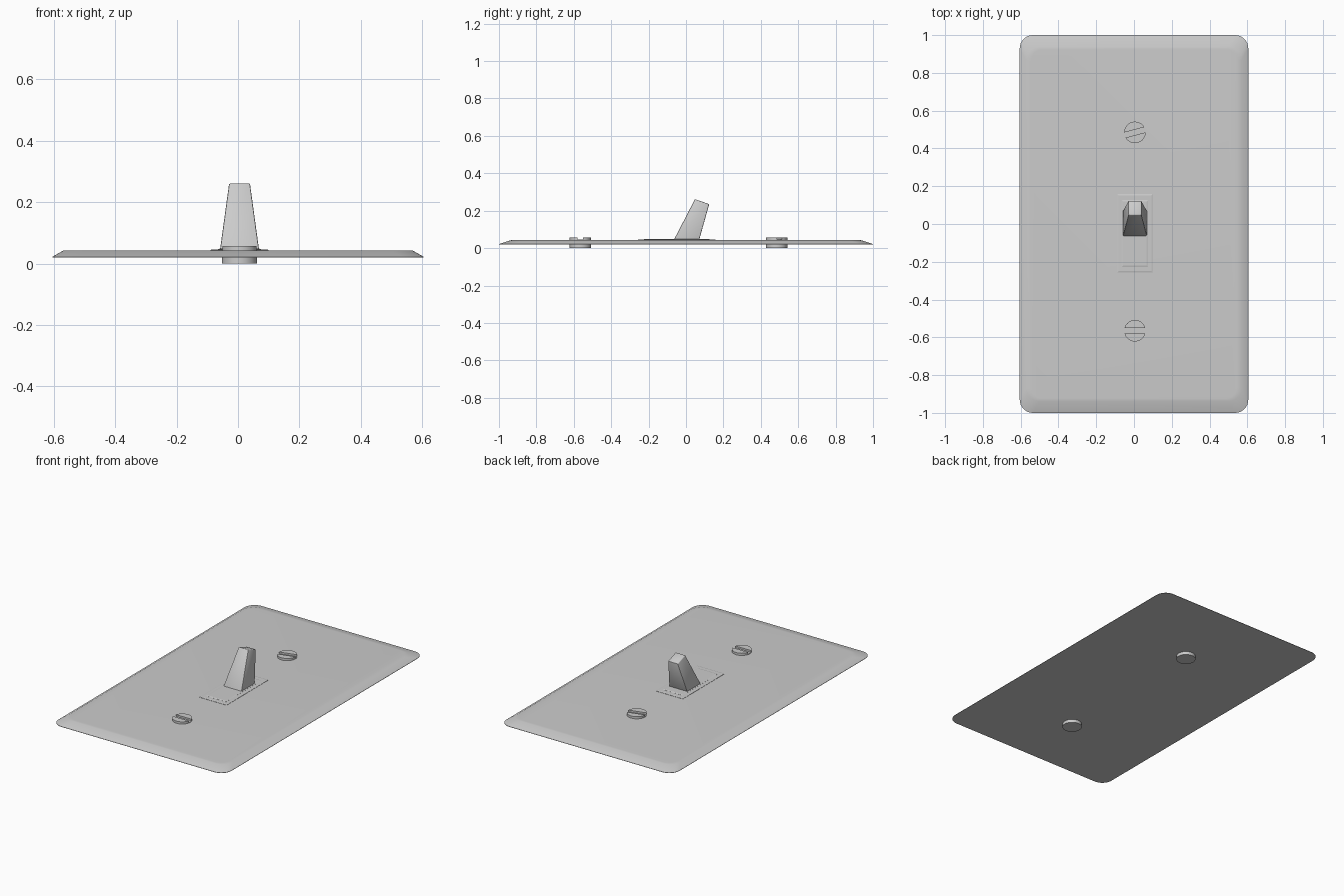
import bpy, bmesh
from math import sin, cos, pi, radians

if "Cube" in bpy.data.objects:
    bpy.data.objects.remove(bpy.data.objects["Cube"])


def rounded_rect(x0, x1, y0, y1, r, z, seg=8):
    """Counter-clockwise rounded rectangle at height z."""
    corners = [(x1 - r, y1 - r, 0), (x0 + r, y1 - r, 1),
               (x0 + r, y0 + r, 2), (x1 - r, y0 + r, 3)]
    return [(cx + r * cos((q + i / seg) * pi / 2),
             cy + r * sin((q + i / seg) * pi / 2), z)
            for cx, cy, q in corners for i in range(seg + 1)]


def rect(x0, x1, y0, y1, z):
    return [(x1, y1, z), (x0, y1, z), (x0, y0, z), (x1, y0, z)]


def loft(name, loops, bevel=0.0):
    """Closed solid skinned through equal-length loops, bottom to top."""
    bm = bmesh.new()
    rings = [[bm.verts.new(p) for p in loop] for loop in loops]
    bm.faces.new(rings[0][::-1])
    bm.faces.new(rings[-1])
    n = len(rings[0])
    for a, b in zip(rings, rings[1:]):
        for i in range(n):
            j = (i + 1) % n
            bm.faces.new((a[i], a[j], b[j], b[i]))
    bmesh.ops.recalc_face_normals(bm, faces=bm.faces)
    if bevel:
        bmesh.ops.bevel(bm, geom=bm.edges[:], offset=bevel, segments=2,
                        profile=0.5, affect='EDGES')
    mesh = bpy.data.meshes.new(name)
    bm.to_mesh(mesh)
    bm.free()
    ob = bpy.data.objects.new(name, mesh)
    bpy.context.collection.objects.link(ob)
    return ob


def smooth(ob, angle=25):
    bpy.ops.object.select_all(action='DESELECT')
    ob.select_set(True)
    bpy.context.view_layer.objects.active = ob
    bpy.ops.object.shade_smooth_by_angle(angle=radians(angle))


CX = 0.005  # centre line of the switch parts

# Wall plate with sloped border
plate = loft("wall_plate", [
    rounded_rect(-0.605, 0.605, -1, 1, 0.07, 0.02),
    rounded_rect(-0.605, 0.605, -1, 1, 0.07, 0.022),
    rounded_rect(-0.57, 0.57, -0.938, 0.938, 0.07, 0.042),
    rounded_rect(-0.545, 0.545, -0.925, 0.925, 0.065, 0.043)])
smooth(plate)

# Stepped surround under the toggle
for name, hw, y0, y1, z0, z1 in [
        ("surround_outer", 0.095, -0.257, 0.16, 0.040, 0.0465),
        ("surround_inner", 0.07, -0.227, 0.127, 0.044, 0.049)]:
    t = 0.008
    loft(name, [rect(CX - hw, CX + hw, y0, y1, z0),
                rect(CX - hw, CX + hw, y0, y1, z1 - 0.002),
                rect(CX - hw + t, CX + hw - t, y0 + t, y1 - t, z1)])

# Tapered, tilted toggle lever
lever = [(CX + s * w, y, z) for y, z, w in
         [(0.07, 0.042, 0.064), (-0.066, 0.042, 0.064)] for s in (1, -1)]
tip = [(CX + s * w, y, z) for y, z, w in
       [(0.124, 0.235, 0.034), (0.048, 0.262, 0.034)] for s in (1, -1)]
order = (0, 1, 3, 2)
toggle = loft("toggle_lever", [[lever[i] for i in order],
                               [tip[i] for i in order]], bevel=0.004)
smooth(toggle, 40)


# Slotted screws
def screw(name, y, turn):
    bpy.ops.mesh.primitive_cylinder_add(vertices=32, radius=0.057,
                                        depth=0.057, location=(CX, y, 0.0285))
    ob = bpy.context.object
    ob.name = name
    bpy.ops.mesh.primitive_cube_add(size=1, location=(CX, y, 0.062),
                                    rotation=(0, 0, radians(turn)))
    cutter = bpy.context.object
    cutter.scale = (0.2, 0.028, 0.032)
    cutter.hide_render = True
    mod = ob.modifiers.new("slot", 'BOOLEAN')
    mod.object = cutter
    mod.operation = 'DIFFERENCE'
    bpy.context.view_layer.objects.active = ob
    bpy.ops.object.modifier_apply(modifier=mod.name)
    bpy.data.objects.remove(cutter)
    smooth(ob)


screw("upper_screw", 0.485, 15)
screw("lower_screw", -0.565, 0)
